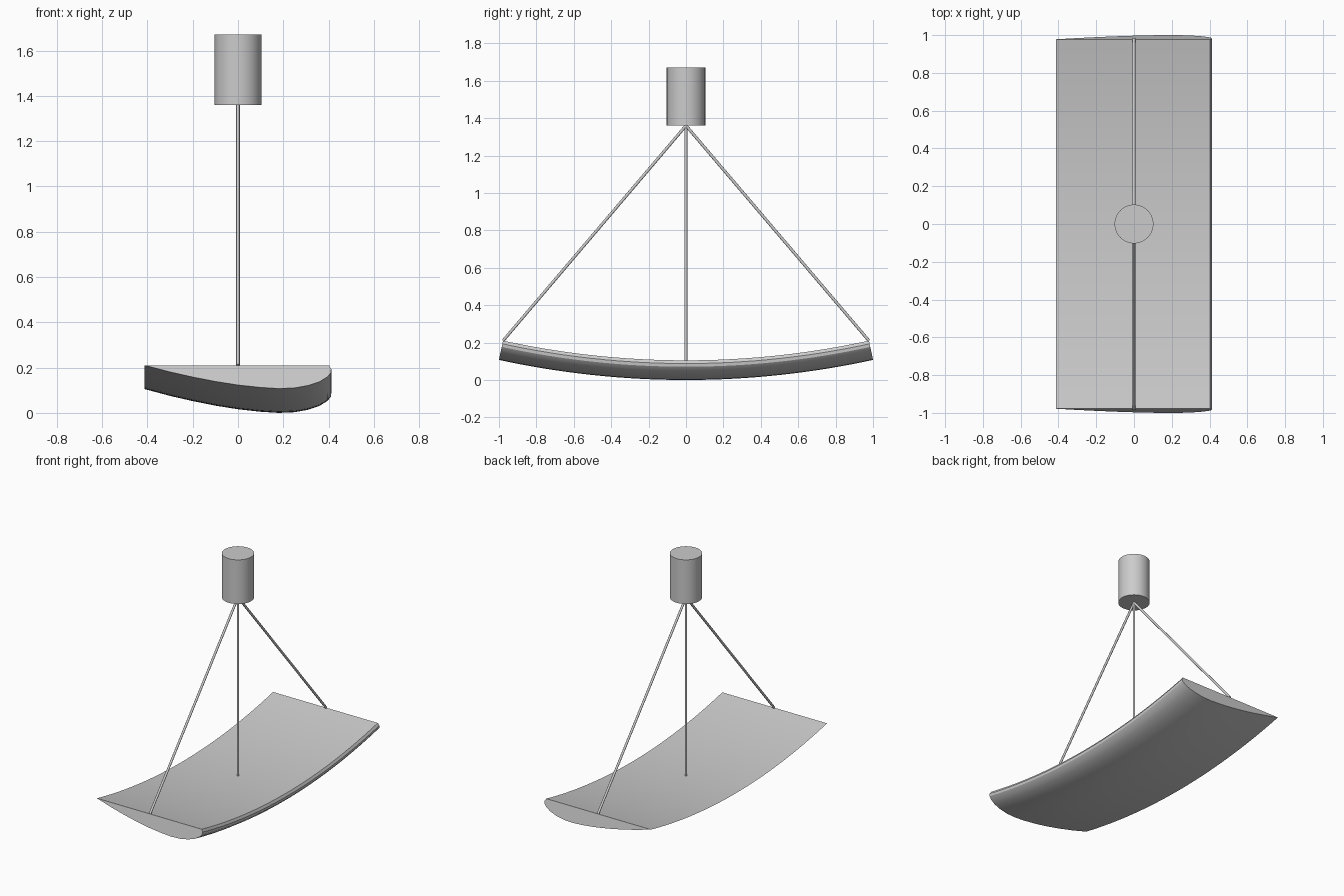
import bpy, bmesh, math
from mathutils import Vector

if "Cube" in bpy.data.objects:
    bpy.data.objects.remove(bpy.data.objects["Cube"], do_unlink=True)

grey = bpy.data.materials.new("light_grey")
grey.use_nodes = True
GREY = (0.6, 0.6, 0.6, 1)
grey.diffuse_color = GREY
grey.node_tree.nodes["Principled BSDF"].inputs["Base Color"].default_value = GREY


def finish(obj, name):
    obj.name = name
    obj.data.materials.append(grey)
    bpy.ops.object.select_all(action="DESELECT")
    obj.select_set(True)
    bpy.context.view_layer.objects.active = obj
    bpy.ops.object.shade_smooth_by_angle(angle=math.radians(30))


def cylinder(name, start, end, radius, sides):
    start, end = Vector(start), Vector(end)
    axis = end - start
    bpy.ops.mesh.primitive_cylinder_add(
        vertices=sides, radius=radius, depth=axis.length, location=(start + end) / 2,
        rotation=axis.to_track_quat("Z", "Y").to_euler())
    finish(bpy.context.object, name)


# Canopy: a flat-topped wing section swept along a shallow arc
section = [(-0.412, 0), (-0.3, -0.03), (-0.2, -0.053), (-0.1, -0.073), (0, -0.089),
           (0.1, -0.1), (0.18, -0.105), (0.25, -0.102), (0.31, -0.091), (0.36, -0.074),
           (0.395, -0.052), (0.41, -0.034), (0.412, -0.017), (0.402, 0)]
HALF, SAG, LOW, STEPS = 0.978, 0.105, 0.105, 32
ARC = (HALF ** 2 + SAG ** 2) / (2 * SAG)
sweep = math.asin(HALF / ARC)

bm = bmesh.new()
rings = []
for i in range(STEPS + 1):
    a = sweep * (2 * i / STEPS - 1)
    rings.append([bm.verts.new((x, (ARC - d) * math.sin(a),
                                LOW + ARC - (ARC - d) * math.cos(a)))
                  for x, d in section])
for r, s in zip(rings, rings[1:]):
    for j in range(len(section)):
        k = (j + 1) % len(section)
        bm.faces.new((r[j], r[k], s[k], s[j]))
bm.faces.new(rings[0])
bm.faces.new(rings[-1])
bmesh.ops.recalc_face_normals(bm, faces=bm.faces)
mesh = bpy.data.meshes.new("canopy")
bm.to_mesh(mesh)
bm.free()
canopy = bpy.data.objects.new("canopy", mesh)
bpy.context.collection.objects.link(canopy)
finish(canopy, "canopy")

# Hanging body and its three support rods
cylinder("body", (0, 0, 1.36), (0, 0, 1.67), 0.103, 48)
apex = (0, 0, 1.36)
cylinder("middle_rod", (0, 0, LOW), apex, 0.008, 16)
for name, side in (("front_rod", -1), ("back_rod", 1)):
    cylinder(name, (0, side * HALF, LOW + SAG), apex, 0.008, 16)
